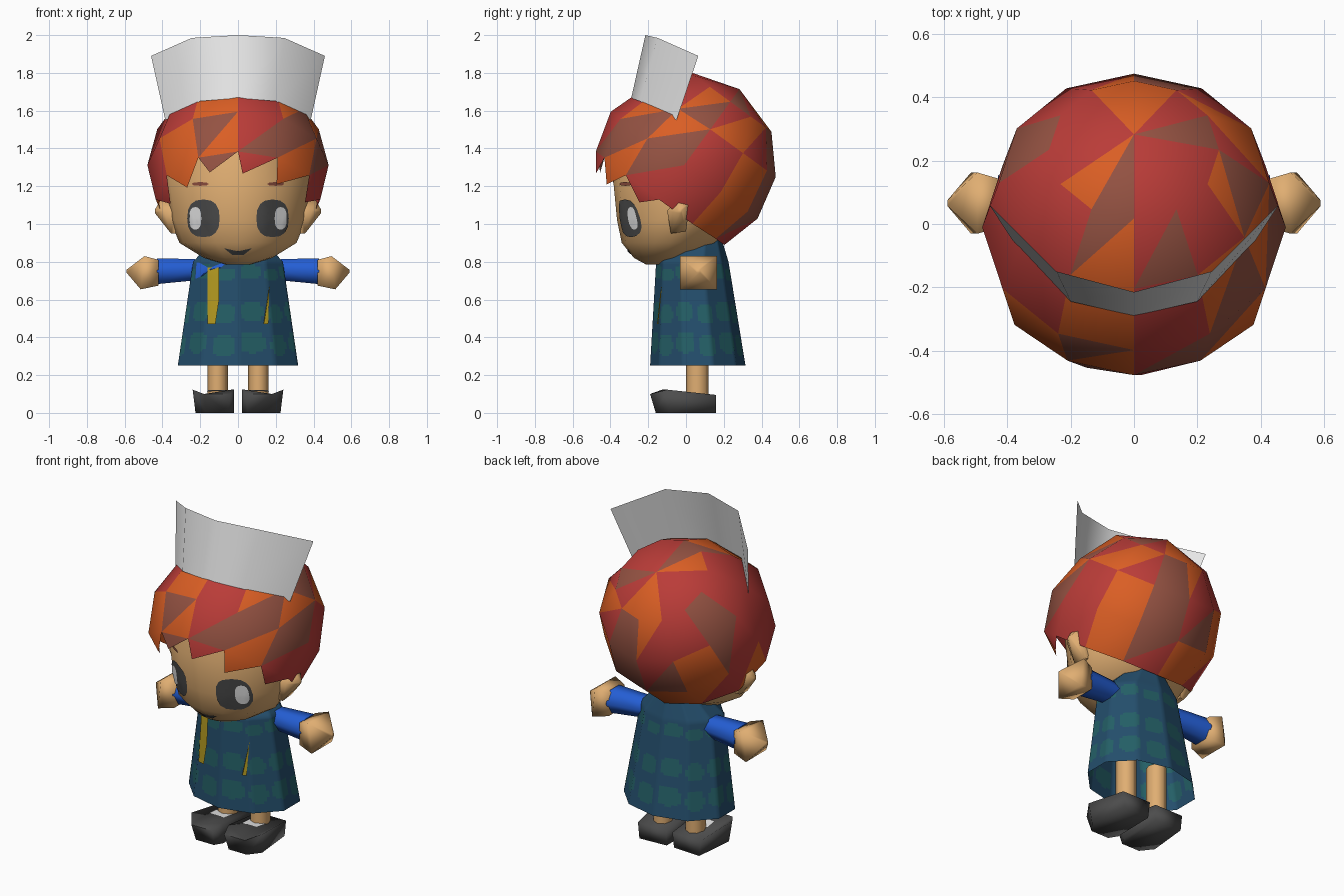
import bpy, bmesh, math
from mathutils import Vector
from mathutils.bvhtree import BVHTree

if "Cube" in bpy.data.objects:
    bpy.data.objects.remove(bpy.data.objects["Cube"])

COLOURS = {
    "skin": (224, 174, 114), "light_grey": (232, 232, 232), "dark_grey": (76, 76, 76),
    "hair_orange": (218, 94, 36), "hair_red": (186, 60, 56), "hair_brown": (148, 82, 66),
    "sleeve_blue": (36, 94, 212), "dress_navy": (36, 78, 108), "dress_teal": (36, 95, 102),
    "trim_yellow": (178, 152, 32)}
MATS = {}
for cname, rgb in COLOURS.items():
    m = bpy.data.materials.new(cname)
    m.diffuse_color = [((c / 255 + 0.055) / 1.055) ** 2.4 for c in rgb] + [1]
    m.use_nodes = True
    m.node_tree.nodes["Principled BSDF"].inputs["Base Color"].default_value = m.diffuse_color
    MATS[cname] = m


def make(name, verts, faces, mats, idx=None, smooth=40, recalc=True):
    me = bpy.data.meshes.new(name)
    me.from_pydata([tuple(v) for v in verts], [], faces)
    for c in mats:
        me.materials.append(MATS[c])
    if idx:
        me.polygons.foreach_set("material_index", idx)
    bm = bmesh.new()
    bm.from_mesh(me)
    if recalc:
        bmesh.ops.recalc_face_normals(bm, faces=bm.faces)
    bm.to_mesh(me)
    bm.free()
    ob = bpy.data.objects.new(name, me)
    bpy.context.collection.objects.link(ob)
    bpy.ops.object.select_all(action='DESELECT')
    ob.select_set(True)
    bpy.context.view_layer.objects.active = ob
    bpy.ops.object.shade_smooth_by_angle(angle=math.radians(smooth))
    return ob


def loft(name, rings, mat, caps=(True, True), smooth=40):
    n = len(rings[0])
    verts = [p for r in rings for p in r]
    faces = [(k * n + i, k * n + (i + 1) % n, (k + 1) * n + (i + 1) % n, (k + 1) * n + i)
             for k in range(len(rings) - 1) for i in range(n)]
    if caps[0]:
        faces.append(tuple(range(n))[::-1])
    if caps[1]:
        faces.append(tuple(range(len(verts) - n, len(verts))))
    return make(name, verts, faces, [mat], smooth=smooth)


def oval(z, w, y0, y1, n, power=1.0):
    """Horizontal ring from its half width and its front and back."""
    out = []
    for i in range(n):
        c = math.cos(2 * math.pi * i / n)
        out.append((w * math.sin(2 * math.pi * i / n),
                    (y0 + y1) / 2 - (y1 - y0) / 2 * math.copysign(abs(c) ** power, c), z))
    return out


def blob(cx, cz, rx, rz, n=16, p=0.8):
    out = []
    for i in range(n):
        c, s = math.cos(2 * math.pi * i / n), math.sin(2 * math.pi * i / n)
        out.append((cx + rx * math.copysign(abs(c) ** p, c), cz + rz * math.copysign(abs(s) ** p, s)))
    return out


def painted(name, outlines, target, mat, lift=0.006):
    """Thin painted shapes laid onto the front of a target object."""
    bvh = BVHTree.FromPolygons([v.co for v in target.data.vertices],
                               [p.vertices[:] for p in target.data.polygons])
    verts, faces = [], []
    d = Vector((0, 1, 0))
    for o in outlines:
        n, b = len(o), len(verts)
        c = [sum(q[k] for q in o) / n for k in (0, 1)]
        pts = [c] + [(c[0] + (q[0] - c[0]) * s, c[1] + (q[1] - c[1]) * s) for s in (0.35, 0.7, 1) for q in o]
        for u, v in pts:
            verts.append(bvh.ray_cast(Vector((u, -2, v)), d)[0] - d * lift)
        for i in range(n):
            j = (i + 1) % n
            faces.append((b, b + 1 + i, b + 1 + j))
            for k in (0, n):
                faces.append((b + 1 + k + i, b + 1 + k + n + i, b + 1 + k + n + j, b + 1 + k + j))
    return make(name, verts, faces, [mat])


# Head
head = loft("head", [oval(*r, 16, 1.2) for r in (
    (0.785, 0.06, -0.21, -0.10), (0.82, 0.18, -0.275, 0.05), (0.90, 0.31, -0.34, 0.17),
    (1.02, 0.36, -0.365, 0.28), (1.23, 0.39, -0.385, 0.32), (1.50, 0.33, -0.29, 0.28))], "skin", smooth=60)

# Face paint
sides = (-1, 1)
painted("eyes", [blob(s * 0.183, 1.03, 0.086, 0.10) for s in sides], head, "dark_grey")
painted("eye_highlights", [blob(s * 0.226, 1.03, 0.032, 0.06) for s in sides], head, "light_grey", lift=0.0095)
painted("eyebrows", [blob(s * 0.20, 1.212, 0.045, 0.01, 8) for s in sides], head, "hair_brown")
painted("mouth", [[(-0.075, 0.872), (-0.03, 0.858), (0.03, 0.858), (0.075, 0.872), (0.03, 0.836), (-0.03, 0.836)]],
        head, "dark_grey")

# Ears
for s, side in zip(sides, ("left", "right")):
    base = [(-0.08, 0.95), (0.0, 0.96), (0.02, 1.11), (-0.04, 1.13), (-0.10, 1.07)]
    loft("ear_" + side, [[(s * 0.33, y, z) for y, z in base],
                         [(s * (0.355 + (z - 0.95) * 0.3), y, z) for y, z in base],
                         [(s * 0.44, -0.03 + (y + 0.03) * 0.2, 1.07 + (z - 1.07) * 0.1) for y, z in base]],
         "skin", smooth=75)

# Hair: faceted cap around a tilted crown, with hanging fringe points
AXIS, FWD, CENTRE = Vector((0, 0.59, 0.81)), Vector((0, -0.81, 0.59)), Vector((0, 0, 1.325))


def hair_pt(theta, phi):
    r = 0.48
    if theta == 63 and abs(phi) <= 60:
        r = 0.452   # tucked under the hat
    if theta == 119 and 60 <= abs(phi) <= 120:
        r = 0.498   # fuller over the ears
    t, p = math.radians(theta), math.radians(phi)
    return CENTRE + r * (math.cos(t) * AXIS + math.sin(t) * (math.sin(p) * Vector((1, 0, 0)) + math.cos(p) * FWD))


thetas = (34, 63, 92, 119)
hv = [hair_pt(0, 0)] + [hair_pt(t, -180 + 30 * i) for t in thetas for i in range(12)]
hf, hc = [], ""
for i in range(12):
    hf.append((0, 1 + i, 1 + (i + 1) % 12))
hc += "ORRROBRRRBRO"
rows = (("ORBRRBRROROB", "RRBRROBRBORB"), ("ROBRROROORON", "BORRRORBBROB"), ("OORROBRBBROB", "OROROOBORROR"))
for k, (ca, cb) in enumerate(rows):
    for i in range(12):
        a, b = 1 + 12 * k + i, 1 + 12 * k + (i + 1) % 12
        hf += [(a, a + 12, b), (b, a + 12, b + 12)]
        hc += ca[i].replace("N", "B") + cb[i]
tips = ((-80, 131), (-50, 133), (-24, 130), (4, 133), (37, 135), (78, 131))
for n, (phi, theta) in enumerate(tips):
    hv.append(hair_pt(theta, phi))
    hf.append((37 + 3 + n, len(hv) - 1, 37 + 4 + n))
hc += "ROBROR"
make("hair", hv, hf, ["hair_orange", "hair_red", "hair_brown"], ["ORB".index(c) for c in hc], smooth=45)

# Hat: open curved band
low = [(-0.385, -0.05, 1.55), (-0.2, -0.245, 1.65), (0, -0.29, 1.667), (0.2, -0.245, 1.65), (0.385, -0.05, 1.55)]
top = [(-0.46, 0.065, 1.89), (-0.245, -0.15, 1.985), (0, -0.215, 2.0), (0.245, -0.15, 1.985), (0.46, 0.065, 1.89)]
make("hat", low + top, [(i, i + 1, i + 6, i + 5) for i in range(4)], ["light_grey"], smooth=60, recalc=False)

# Dress: ten-sided flared tube, finely divided so rows of patches can be coloured on its faces
keys = ((0.25, 0.335, -0.19, 0.315), (0.80, 0.25, -0.158, 0.225), (0.915, 0.14, -0.06, 0.19))
SUB, N = 10, 10
M = N * SUB
levels = [[a + (b - a) * q / 44 for a, b in zip(keys[0], keys[1])] for q in range(44)]
levels += [[a + (b - a) * q / 8 for a, b in zip(keys[1], keys[2])] for q in range(9)]
dverts, dfaces, didx = [], [], []
for lv in levels:
    ring = [Vector(p) for p in oval(*lv, N)]
    for i in range(N):
        dverts += [ring[i].lerp(ring[(i + 1) % N], j / SUB) for j in range(SUB)]
for k in range(len(levels) - 1):
    for i in range(M):
        dfaces.append((k * M + i, k * M + (i + 1) % M, (k + 1) * M + (i + 1) % M, (k + 1) * M + i))
        z, u = (levels[k][0] + levels[k + 1][0]) / 2, (i + 0.5) / M * 12
        du, col = u % 1 - 0.5, int(u)
        hit = any(abs(du / (0.43 - 0.06 * (col % 2))) ** 3 + abs((z - cz - 0.008 * (-1) ** col) / rz) ** 3 < 1
                  for cz, rz in ((0.365, 0.055), (0.53, 0.05), (0.74, 0.036)))
        didx.append(int(hit))
dfaces.append(tuple(range((len(levels) - 1) * M, len(levels) * M)))
didx.append(0)
dress = make("dress", dverts, dfaces, ["dress_navy", "dress_teal"], didx, smooth=45)
painted("long_trim", [[(-0.162, 0.47), (-0.12, 0.47), (-0.10, 0.60), (-0.10, 0.77), (-0.162, 0.77)]],
        dress, "trim_yellow", lift=0.009)
painted("short_trim", [[(0.135, 0.47), (0.16, 0.47), (0.166, 0.67)]], dress, "trim_yellow", lift=0.009)
painted("collar", [[(-0.225, 0.71), (-0.20, 0.72), (-0.09, 0.77), (-0.06, 0.795), (-0.22, 0.795)]],
        dress, "sleeve_blue", lift=0.007)

# Arms, legs and shoes
for s, side in zip(sides, ("left", "right")):
    def cross(x, y0, y1, z0, z1, n=6):
        return [(s * x, (y0 + y1) / 2 + (y1 - y0) / 2 * math.cos(2 * math.pi * i / n) / 0.95,
                 (z0 + z1) / 2 + (z1 - z0) / 2 * math.sin(2 * math.pi * i / n) / 0.95) for i in range(n)]
    loft("sleeve_" + side, [cross(0.15, 0.01, 0.12, 0.71, 0.81), cross(0.24, 0.0, 0.13, 0.695, 0.82),
                            cross(0.43, -0.01, 0.15, 0.675, 0.825)], "sleeve_blue", smooth=75)
    hand = []
    for x, h in ((0.42, 0.068), (0.505, 0.088), (0.59, 0.008)):
        hand.append([(s * (x - 0.01 * dz * (h > 0.08)), 0.066 + dy * h * 1.1, 0.742 + dz * h + 0.008 * (h < 0.01))
                     for dy, dz in ((-1, -1), (1, -1), (1, 1), (-1, 1))])
    loft("hand_" + side, hand, "skin", smooth=100)
    loft("leg_" + side, [[(s * 0.108 + 0.054 * math.cos(i * math.pi / 4), 0.06 + 0.06 * math.sin(i * math.pi / 4), z)
                          for i in range(8)] for z in (0.08, 0.40)], "skin", smooth=60)
    plan = [(0.025, 0.15), (0.02, -0.11), (0.05, -0.16), (0.17, -0.16), (0.225, -0.09), (0.20, 0.16)]
    upper = [(0.02, 0.16, 0.095), (0.02, -0.12, 0.125), (0.04, -0.19, 0.10),
             (0.18, -0.19, 0.10), (0.24, -0.10, 0.123), (0.21, 0.16, 0.095)]
    loft("shoe_" + side, [[(s * x, y, 0) for x, y in plan], [(s * x, y, z) for x, y, z in upper]],
         "dark_grey", smooth=100)
    # Pale sock patch on top of the shoe
    make("sock_" + side, [(s * x, y, z) for x, y, z in (
        (0.06, -0.05, 0.121), (0.16, -0.05, 0.121), (0.165, 0.03, 0.113), (0.055, 0.03, 0.113))],
        [(0, 1, 2, 3)], ["light_grey"])
